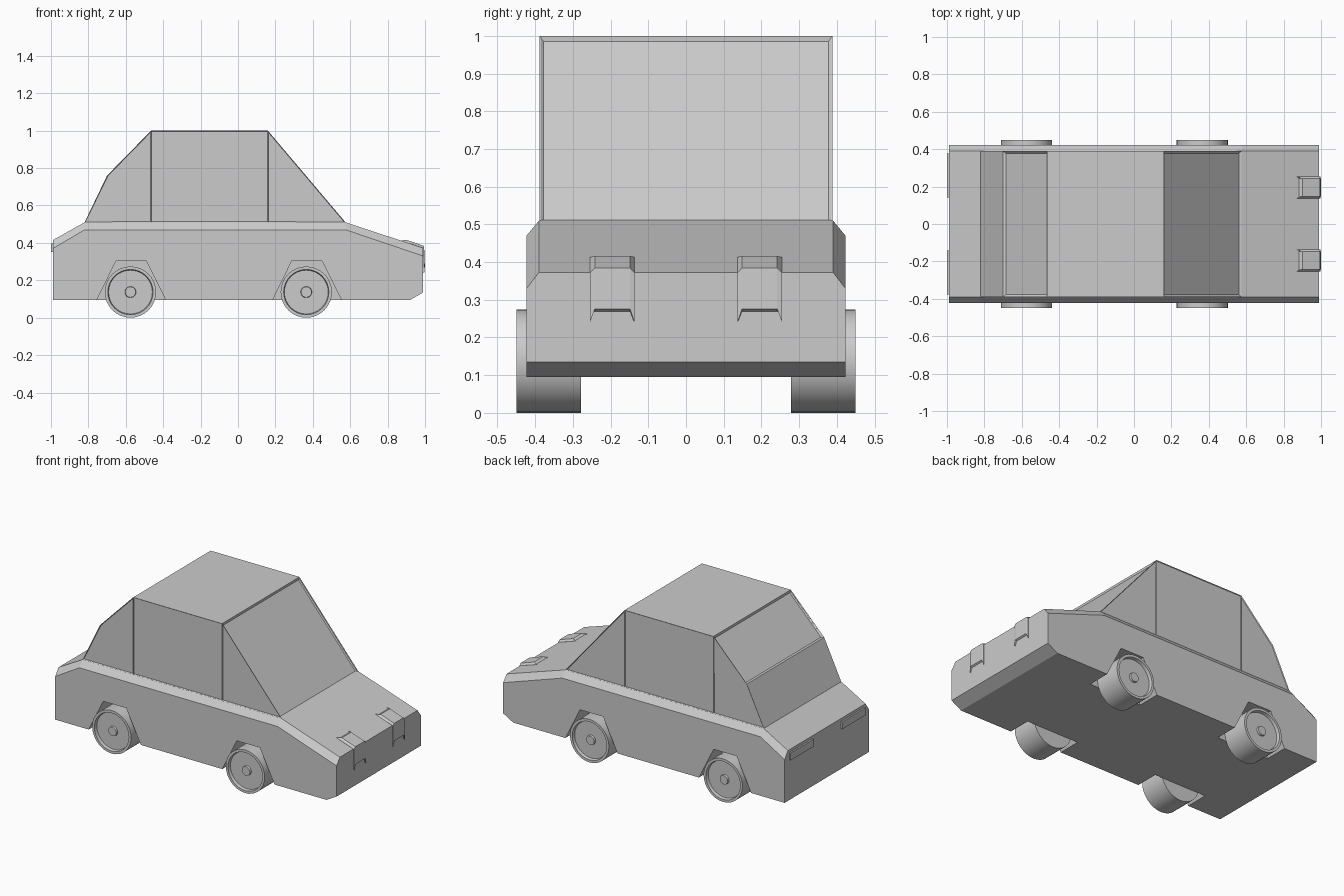
import bpy, bmesh, math
from mathutils import Matrix

if "Cube" in bpy.data.objects:
    bpy.data.objects.remove(bpy.data.objects["Cube"])


def make_object(name, bm):
    bmesh.ops.recalc_face_normals(bm, faces=bm.faces[:])
    mesh = bpy.data.meshes.new(name)
    bm.to_mesh(mesh)
    bm.free()
    ob = bpy.data.objects.new(name, mesh)
    bpy.context.collection.objects.link(ob)
    return ob


def loft(name, sections):
    """Join xz profiles placed at successive y positions, with capped ends."""
    bm = bmesh.new()
    rings = [[bm.verts.new((x, y, z)) for x, z in pts] for y, pts in sections]
    n = len(rings[0])
    for a, b in zip(rings, rings[1:]):
        for i in range(n):
            j = (i + 1) % n
            bm.faces.new((a[i], a[j], b[j], b[i]))
    bm.faces.new(rings[0])
    bm.faces.new(rings[-1])
    return make_object(name, bm)


# Lower body with sloped shoulders
base = [(-0.99, 0.095), (0.92, 0.095), (0.99, 0.135)]
shoulder = [(0.99, 0.33), (0.575, 0.47), (-0.82, 0.47), (-0.99, 0.37)]
deck = [(0.99, 0.373), (0.575, 0.51), (-0.82, 0.51), (-0.99, 0.415)]
body = loft("body", [(-0.423, base + shoulder), (-0.39, base + deck),
                     (0.39, base + deck), (0.423, base + shoulder)])

# Wheel arches cut out of the body
WHEELS = (-0.575, 0.365)
for side, s in (("right", -1), ("left", 1)):
    for end, cx in zip(("rear", "front"), WHEELS):
        arch = [(cx - 0.226, 0.0), (cx - 0.078, 0.302),
                (cx + 0.085, 0.302), (cx + 0.235, 0.0)]
        cutter = loft(f"{end}_{side}_arch_cutter", [(s * 0.275, arch), (s * 0.5, arch)])
        cutter.hide_render = True
        cutter.hide_set(True)
        mod = body.modifiers.new(f"{end}_{side}_arch", 'BOOLEAN')
        mod.operation = 'DIFFERENCE'
        mod.solver = 'EXACT'
        mod.object = cutter

# Cabin with inset front, rear and side windows
bm = bmesh.new()
outline = [(-0.82, 0.51), (-0.70, 0.76), (-0.465, 1.0), (0.16, 1.0),
           (0.575, 0.51), (0.16, 0.51), (-0.465, 0.51)]
near = [bm.verts.new((x, -0.389, z)) for x, z in outline]
far = [bm.verts.new((x, 0.389, z)) for x, z in outline]
panels = [bm.faces.new((near[i], near[i + 1], far[i + 1], far[i])) for i in range(4)]
panes = [bm.faces.new([r[i] for i in loop]) for r in (near, far)
         for loop in ((0, 1, 2, 6), (6, 2, 3, 5), (5, 3, 4))]
bmesh.ops.recalc_face_normals(bm, faces=bm.faces[:])
if panels[2].normal.z < 0:
    bmesh.ops.reverse_faces(bm, faces=bm.faces[:])
bmesh.ops.inset_individual(bm, faces=[panels[1], panels[3]], thickness=0.016, depth=-0.01)
bmesh.ops.inset_individual(bm, faces=panes, thickness=0.005, depth=-0.005)
make_object("cabin", bm)

# Headlights wrapping over the hood edge, and tail lights
lamp_wide = [(0.87, 0.405), (0.87, 0.413), (0.995, 0.372), (0.996, 0.242), (0.96, 0.242)]
lamp_slim = [(0.87, 0.405), (0.90, 0.416), (0.99, 0.386), (0.999, 0.375), (0.999, 0.275)]
for side, s in (("right", -1), ("left", 1)):
    lamp_slim_closed = [(0.875, 0.405), (0.90, 0.416), (0.995, 0.384),
                        (0.999, 0.275), (0.96, 0.25)]
    loft(f"{side}_headlight", [(s * 0.137, lamp_wide), (s * 0.148, lamp_slim_closed),
                               (s * 0.242, lamp_slim_closed), (s * 0.254, lamp_wide)])
    tail = [(-1.0, 0.35), (-0.98, 0.35), (-0.98, 0.397), (-1.0, 0.397)]
    loft(f"{side}_tail_light", [(s * 0.143, tail), (s * 0.376, tail)])

# Wheels: revolved profile (radius, y) with dished rim and hub
PROFILE = [(0, 0.278), (0.137, 0.278), (0.137, 0.449), (0.121, 0.449),
           (0.117, 0.43), (0.03, 0.43), (0.028, 0.442), (0, 0.442)]
for side, s in (("right", -1), ("left", 1)):
    for end, cx in zip(("rear", "front"), WHEELS):
        bm = bmesh.new()
        vs = [bm.verts.new((r, s * y, 0)) for r, y in PROFILE]
        edges = [bm.edges.new(p) for p in zip(vs, vs[1:])]
        bmesh.ops.spin(bm, geom=vs + edges, cent=(0, 0, 0), axis=(0, 1, 0),
                       angle=math.tau, steps=32, use_merge=True)
        bmesh.ops.remove_doubles(bm, verts=bm.verts[:], dist=0.0005)
        bmesh.ops.transform(bm, verts=bm.verts[:], matrix=Matrix.Translation((cx, 0, 0.137)))
        wheel = make_object(f"{end}_{side}_wheel", bm)
        bpy.ops.object.select_all(action='DESELECT')
        wheel.select_set(True)
        bpy.context.view_layer.objects.active = wheel
        bpy.ops.object.shade_smooth_by_angle(angle=math.radians(30))
